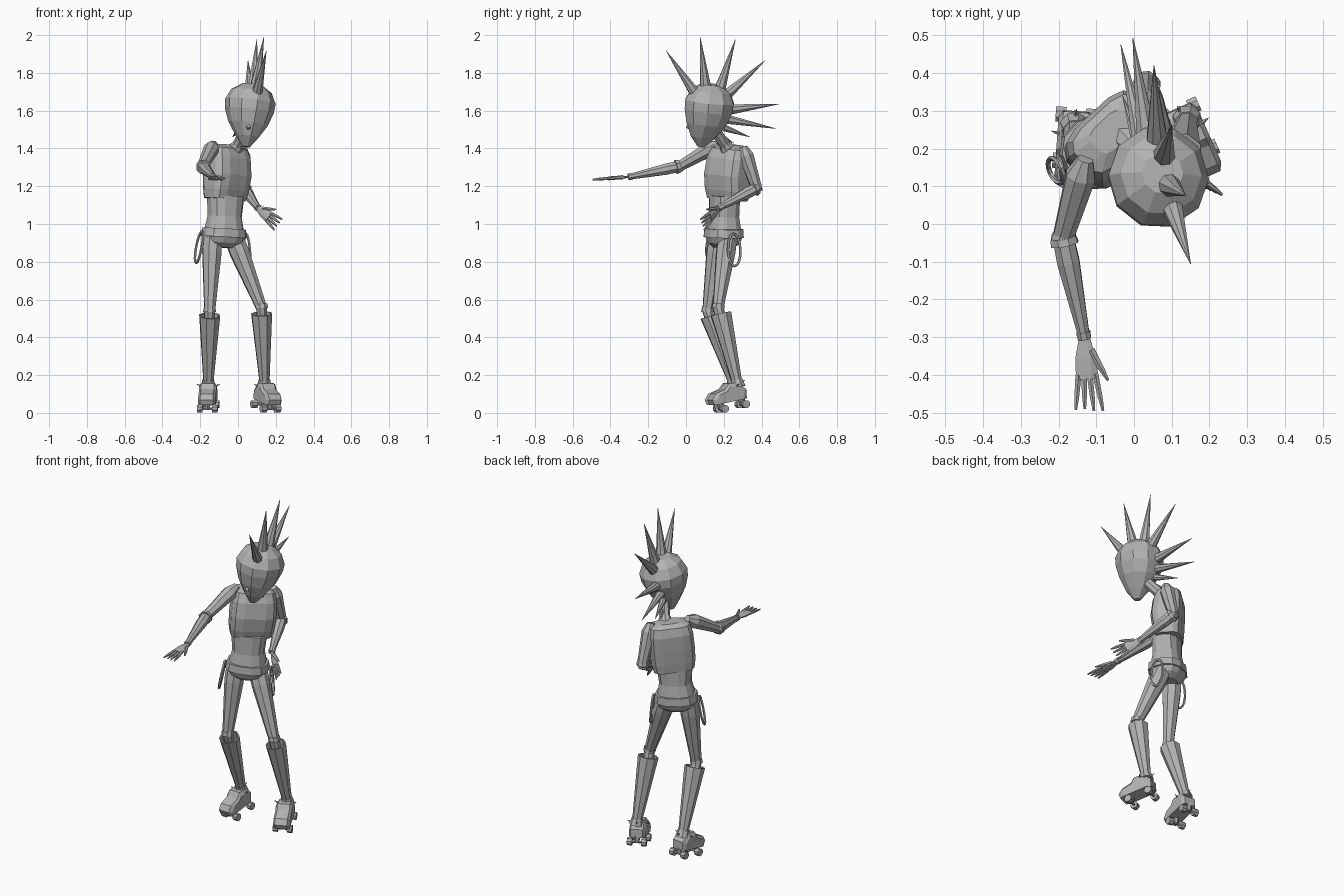
import bpy, bmesh, math
from mathutils import Vector, Matrix

cube = bpy.data.objects.get("Cube")
if cube:
    bpy.data.objects.remove(cube, do_unlink=True)

grey = bpy.data.materials.new("plain grey")
grey.use_nodes = True
GREY = (0.45, 0.45, 0.45, 1)
grey.diffuse_color = GREY
grey.node_tree.nodes["Principled BSDF"].inputs["Base Color"].default_value = GREY


def loft(name, rings, matrix=Matrix(), closed=False):
    """Skin a list of equally sized point rings into one object."""
    bm = bmesh.new()
    rows = [[bm.verts.new(matrix @ Vector(p)) for p in ring] for ring in rings]
    n = len(rows[0])
    pairs = list(zip(rows, rows[1:]))
    if closed:
        pairs.append((rows[-1], rows[0]))
    else:
        bm.faces.new(rows[0])
        bm.faces.new(rows[-1])
    for a, b in pairs:
        for i in range(n):
            j = (i + 1) % n
            bm.faces.new((a[i], a[j], b[j], b[i]))
    bmesh.ops.recalc_face_normals(bm, faces=bm.faces)
    mesh = bpy.data.meshes.new(name)
    bm.to_mesh(mesh)
    bm.free()
    mesh.materials.append(grey)
    obj = bpy.data.objects.new(name, mesh)
    bpy.context.collection.objects.link(obj)
    return obj


def tube(name, pts, radii, sides=8, side=(1, 0.1, 0.05), flat=1, axis=None, closed=False):
    """Tapered tube along a path; side and flat shape its cross-section."""
    pts = [Vector(p) for p in pts]
    last = len(pts) - 1
    rings = []
    for k, (p, r) in enumerate(zip(pts, radii)):
        if closed:
            t = pts[(k + 1) % len(pts)] - pts[k - 1]
        else:
            t = axis or pts[min(k + 1, last)] - pts[max(k - 1, 0)]
        t = t.normalized()
        a = Vector(side)
        a = (a - t * a.dot(t)).normalized()
        b = t.cross(a)
        turns = [2 * math.pi * (i + 0.5) / sides for i in range(sides)]
        rings.append([p + a * r * math.cos(u) + b * r * flat * math.sin(u) for u in turns])
    return loft(name, rings, closed=closed)


def body(name, sections, matrix, sides=12, power=1.0):
    """Stack of (z, half width, half depth, y shift); low power squares it off."""
    def soft(v):
        return math.copysign(abs(v) ** power, v)
    turns = [2 * math.pi * (i + 0.5) / sides for i in range(sides)]
    loft(name, [[(hx * soft(math.cos(u)), hy * soft(math.sin(u)) + dy, z) for u in turns]
                for z, hx, hy, dy in sections], matrix)


def frame(pos, yaw=0, roll=0, pitch=0):
    r = math.radians
    return (Matrix.Translation(pos) @ Matrix.Rotation(r(yaw), 4, "Z")
            @ Matrix.Rotation(r(roll), 4, "Y") @ Matrix.Rotation(r(pitch), 4, "X"))


# Head, nose and neck
head = frame((0.06, 0.12, 1.6), 16, 8, -4)
body("head", [(-0.195, 0.02, 0.02, -0.02), (-0.14, 0.06, 0.07, -0.015),
              (-0.07, 0.105, 0.11, -0.005), (0, 0.13, 0.133, 0), (0.05, 0.134, 0.135, 0),
              (0.105, 0.108, 0.108, 0), (0.14, 0.055, 0.055, 0)], head, 10)
tube("nose", [(0.06, 0.035, 1.555), (0.055, 0.012, 1.51), (0.055, 0.03, 1.5)],
     [0.004, 0.016, 0.008], 4)
tube("neck", [(-0.03, 0.235, 1.37), (0, 0.205, 1.42), (0.045, 0.15, 1.5)],
     [0.055, 0.03, 0.03])

# Row of hair spikes over the crown
for base, tip, r in [
    ((0.10, 0.05, 1.69), (0.15, -0.105, 1.917), 0.03),
    ((0.09, 0.105, 1.71), (0.137, 0.075, 1.99), 0.033),
    ((0.078, 0.175, 1.70), (0.10, 0.262, 1.978), 0.033),
    ((0.062, 0.2, 1.67), (0.053, 0.42, 1.867), 0.033),
    ((0.035, 0.225, 1.605), (-0.003, 0.493, 1.635), 0.03),
    ((0.02, 0.215, 1.555), (-0.035, 0.476, 1.505), 0.026),
    ((0.015, 0.2, 1.51), (-0.03, 0.34, 1.46), 0.02),
    ((0.02, 0.17, 1.48), (-0.01, 0.255, 1.425), 0.015),
]:
    tube("hair_spike", [base, tip], [r, 0.001])

# Jacket, waist, belt and hips
body("jacket", [(0, 0.115, 0.072, 0), (0.05, 0.125, 0.082, -0.005),
                (0.13, 0.128, 0.09, -0.008), (0.22, 0.125, 0.085, 0),
                (0.27, 0.112, 0.068, 0.005), (0.29, 0.06, 0.04, 0.01)],
     frame((-0.07, 0.22, 1.13), 43, 5), 12, 0.55)
hips = frame((-0.075, 0.2, 0.95), 24, 3)
body("waist", [(0, 0.108, 0.09, 0), (0.09, 0.09, 0.075, 0), (0.2, 0.1, 0.075, 0)], hips, 12, 0.8)
body("belt", [(-0.02, 0.122, 0.1, 0), (0.025, 0.116, 0.097, 0)], hips, 12, 0.8)
body("hips", [(-0.075, 0.06, 0.05, 0), (-0.05, 0.1, 0.08, 0), (-0.01, 0.116, 0.096, 0)],
     hips, 12, 0.8)

# Hanging straps on both hips
for name, x in (("left_strap", 0.14), ("right_strap", -0.14)):
    loop = []
    for i in range(16):
        u = 2 * math.pi * i / 16
        s = math.sin(u)
        loop.append(hips @ Vector((x + 0.012 * s * math.copysign(1, -x),
                                   0.036 * math.cos(u), -0.08 + 0.085 * s)))
    tube(name, loop, [0.007] * 16, 5, closed=True)


# Arms with elbow cuffs, wristbands and spread fingers
def arm(label, shoulder, elbow, wrist, tip, thumb_side):
    s, e, w, t = (Vector(p) for p in (shoulder, elbow, wrist, tip))
    fore = e - w
    tube(label + "_upper_arm", [s + (s - e) * 0.12, s.lerp(e, 0.12), e],
         [0.022, 0.042, 0.029])
    tube(label + "_elbow", [e.lerp(s, 0.1), e, e.lerp(w, 0.08)], [0.026, 0.034, 0.03])
    tube(label + "_cuff", [e.lerp(w, 0.0), e.lerp(w, 0.07)], [0.036, 0.04])
    tube(label + "_forearm", [e, e.lerp(w, 0.25), w], [0.03, 0.032, 0.016])
    tube(label + "_wristband", [w + fore * 0.05, w - fore * 0.02], [0.02, 0.019])
    d = (t - w).normalized()
    length = (t - w).length
    a = Vector(thumb_side)
    a = (a - d * a.dot(d)).normalized()
    tube(label + "_palm", [w, w + d * length * 0.28, w + d * length * 0.56],
         [0.015, 0.03, 0.032], 8, a, 0.35)
    for k in range(4):
        off = (k - 1.5) * 0.015
        reach = length * (1.0, 0.99, 0.96, 0.86)[3 - k if k else 2]
        p = w + d * length * 0.5 + a * off
        q = w + d * reach + a * off * 1.6
        tube(label + "_finger", [p, p.lerp(q, 0.6), q], [0.009, 0.0075, 0.004], 6, a)
    p = w + d * length * 0.18 + a * 0.015
    q = w + d * length * 0.6 + a * 0.055
    tube(label + "_thumb", [p, p.lerp(q, 0.6), q], [0.012, 0.009, 0.004], 6, a)


arm("right", (-0.135, 0.15, 1.41), (-0.188, -0.035, 1.305), (-0.132, -0.3, 1.25),
    (-0.118, -0.498, 1.235), (1, 0, 0))
arm("left", (0.025, 0.31, 1.385), (0.03, 0.375, 1.19), (0.105, 0.175, 1.085),
    (0.215, 0.085, 0.995), (0.5, -0.2, 0.8))


# Legs, tall open boots and skates
def leg(label, hip, knee, top, ankle):
    h, k, t, a = (Vector(p) for p in (hip, knee, top, ankle))
    tube(label + "_thigh", [h, h.lerp(k, 0.2), k, k.lerp(a, 0.15)],
         [0.052, 0.054, 0.03, 0.03])
    tube(label + "_knee_band", [k + Vector((0, 0, 0.025)), k], [0.032, 0.036])
    tube(label + "_boot", [a, t, t, t.lerp(a, 0.15)], [0.028, 0.058, 0.05, 0.044],
         axis=t - a)
    tube(label + "_ankle_band", [a.lerp(t, 0.03), a.lerp(t, -0.08)], [0.032, 0.04])


def skate(label, pos, yaw):
    m = frame(pos, yaw, 0, 11)
    outline = [(-0.048, 0.05), (-0.055, 0.08), (-0.03, 0.108), (0.03, 0.122),
               (0.055, 0.148), (0.11, 0.14), (0.148, 0.098), (0.142, 0.05)]
    rings = []
    for x, s in ((-0.046, 0.8), (-0.034, 1), (0.034, 1), (0.046, 0.8)):
        rings.append([(x, 0.05 + (y - 0.05) * s, 0.05 + (z - 0.05) * s) for y, z in outline])
    loft(label + "_shoe", rings, m)
    for y in (0, 0.125):
        tube(label + "_axle", [m @ Vector((x, y, 0.022)) for x in (-0.04, 0.04)],
             [0.007] * 2, 6, (0, 0, 1))
        tube(label + "_truck", [m @ Vector((0, y, z)) for z in (0.02, 0.06)], [0.012, 0.022], 6)
        for x in (-0.04, 0.04):
            tube(label + "_wheel", [m @ Vector((x + o, y, 0.022)) for o in (-0.014, 0.014)],
                 [0.022] * 2, 8, (0, 0, 1))
    for x in (-1, 1):
        tube(label + "_ankle_spike", [m @ Vector((x * 0.03, 0.09, 0.12)),
                                      m @ Vector((x * 0.062, 0.1, 0.135))], [0.01, 0.001], 5)
    tube(label + "_heel_spike", [m @ Vector((0, 0.12, 0.12)),
                                 m @ Vector((0, 0.165, 0.145))], [0.01, 0.001], 5)


leg("right", (-0.135, 0.17, 0.93), (-0.15, 0.115, 0.535), (-0.15, 0.13, 0.515),
    (-0.157, 0.25, 0.165))
leg("left", (-0.02, 0.22, 0.92), (0.125, 0.17, 0.555), (0.125, 0.185, 0.525),
    (0.14, 0.27, 0.165))
skate("right", (-0.162, 0.17, 0.001), -4)
skate("left", (0.17, 0.19, 0.001), 24)
